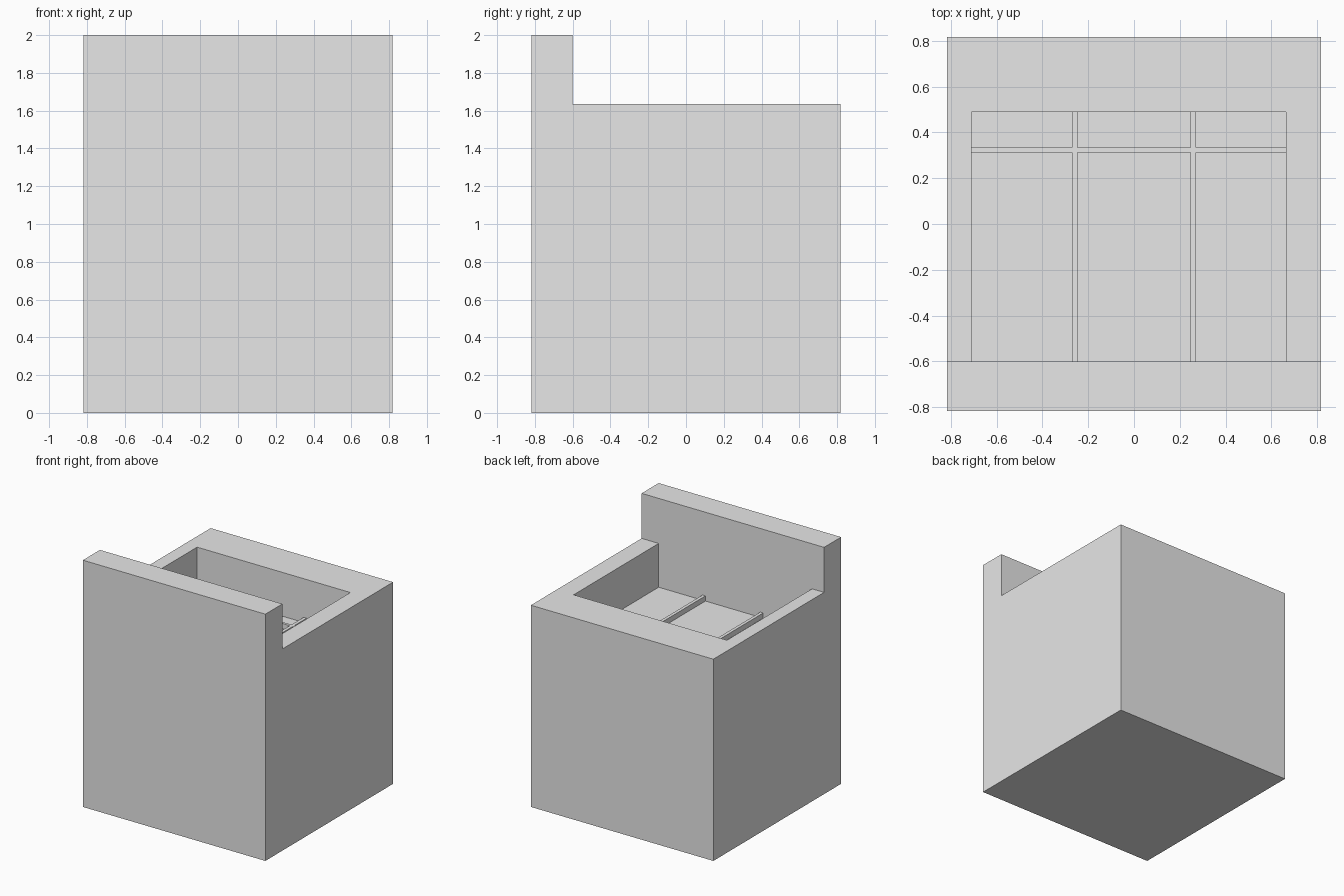
import bpy
import bmesh
from mathutils import Vector

if "Cube" in bpy.data.objects:
    bpy.data.objects.remove(bpy.data.objects["Cube"], do_unlink=True)

HALF = 0.818            # half width of the square block
RIM, WALL_TOP = 1.635, 2.0
FLOOR = 1.28            # bottom of the recess
BAR = 0.042             # height of the floor ribs
LEFT, RIGHT = 0.665, -0.71
FRONT, BACK = -0.60, 0.49

grey = bpy.data.materials.new("plain_grey")
grey.use_nodes = True
grey.diffuse_color = (0.8, 0.8, 0.8, 1)
grey.node_tree.nodes["Principled BSDF"].inputs["Base Color"].default_value = (0.8, 0.8, 0.8, 1)


def slice_at(bm, axis, values):
    """Cut the whole mesh across one axis at each value."""
    normal = Vector((axis == 0, axis == 1, axis == 2))
    for v in values:
        geom = bm.verts[:] + bm.edges[:] + bm.faces[:]
        bmesh.ops.bisect_plane(bm, geom=geom, plane_co=normal * v, plane_no=normal)


def raise_faces(bm, faces, height):
    """Extrude faces straight up or down, leaving no inner faces."""
    new = bmesh.ops.extrude_face_region(bm, geom=faces)["geom"]
    verts = [g for g in new if isinstance(g, bmesh.types.BMVert)]
    bmesh.ops.translate(bm, vec=(0, 0, height), verts=verts)
    bmesh.ops.delete(bm, geom=[f for f in faces if f.is_valid], context='FACES')


def finish(bm, name):
    """Merge flat areas and turn the mesh into an object."""
    bmesh.ops.dissolve_limit(bm, angle_limit=0.01, verts=bm.verts[:], edges=bm.edges[:])
    bmesh.ops.recalc_face_normals(bm, faces=bm.faces[:])
    mesh = bpy.data.meshes.new(name)
    bm.to_mesh(mesh)
    bm.free()
    mesh.materials.append(grey)
    bpy.context.collection.objects.link(bpy.data.objects.new(name, mesh))


# Block with a raised front wall and an open recess
bm = bmesh.new()
bmesh.ops.create_cube(bm, size=1)
bmesh.ops.scale(bm, vec=(2 * HALF, 2 * HALF, RIM), verts=bm.verts)
bmesh.ops.translate(bm, vec=(0, 0, RIM / 2), verts=bm.verts)
slice_at(bm, 0, (RIGHT, LEFT))
slice_at(bm, 1, (FRONT, BACK))
bm.normal_update()
top = [(f, f.calc_center_median()) for f in bm.faces if f.normal.z > 0.9]
wall = [f for f, c in top if c.y < FRONT]
pit = [f for f, c in top if FRONT < c.y < BACK and RIGHT < c.x < LEFT]
raise_faces(bm, wall, WALL_TOP - RIM)
raise_faces(bm, pit, FLOOR - RIM)
finish(bm, "block_body")

# Ribs crossing the recess floor, joined into one grid
ribs_x = ((-0.272, -0.246), (0.246, 0.272))
rib_y = (0.312, 0.334)
bm = bmesh.new()
corners = ((RIGHT, FRONT), (LEFT, FRONT), (LEFT, BACK), (RIGHT, BACK))
bm.faces.new([bm.verts.new((x, y, FLOOR)) for x, y in corners])
slice_at(bm, 0, [v for pair in ribs_x for v in pair])
slice_at(bm, 1, rib_y)


def on_rib(c):
    return rib_y[0] < c.y < rib_y[1] or any(a < c.x < b for a, b in ribs_x)


gaps = [f for f in bm.faces if not on_rib(f.calc_center_median())]
bmesh.ops.delete(bm, geom=gaps, context='FACES')
raise_faces(bm, bm.faces[:], BAR)
finish(bm, "floor_ribs")
